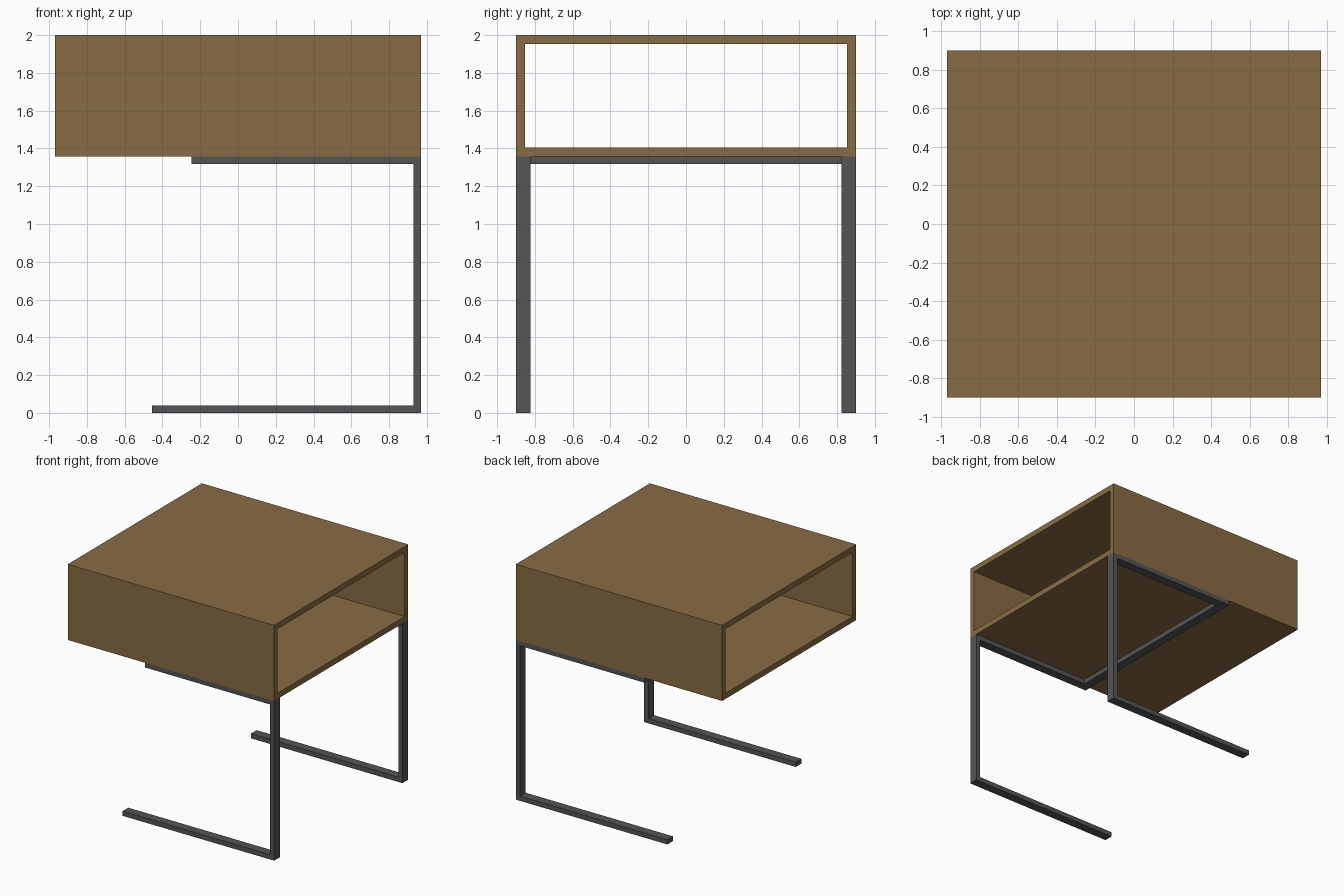
import bpy, bmesh
from mathutils import Vector

if "Cube" in bpy.data.objects:
    bpy.data.objects.remove(bpy.data.objects["Cube"])


def material(name, rgb):
    m = bpy.data.materials.new(name)
    m.diffuse_color = (*rgb, 1)
    m.use_nodes = True
    m.node_tree.nodes["Principled BSDF"].inputs["Base Color"].default_value = m.diffuse_color
    return m


wood = material("brown wood", (0.25, 0.15, 0.057))
metal = material("dark metal", (0.09, 0.09, 0.09))


def finish(name, bm, mat):
    bmesh.ops.recalc_face_normals(bm, faces=bm.faces[:])
    mesh = bpy.data.meshes.new(name)
    bm.to_mesh(mesh)
    bm.free()
    mesh.materials.append(mat)
    obj = bpy.data.objects.new(name, mesh)
    bpy.context.collection.objects.link(obj)
    return obj


def prism_y(name, points, y0, y1, mat):
    """Extrude an (x, z) outline from y0 to y1."""
    bm = bmesh.new()
    face = bm.faces.new([bm.verts.new((x, y0, z)) for x, z in points])
    ext = bmesh.ops.extrude_face_region(bm, geom=[face])
    moved = [v for v in ext["geom"] if isinstance(v, bmesh.types.BMVert)]
    bmesh.ops.translate(bm, verts=moved, vec=Vector((0, y1 - y0, 0)))
    return finish(name, bm, mat)


X, Y = 0.97, 0.90
BASE, TOP, WALL = 1.357, 2.0, 0.048
BAR, WIDTH = 0.04, 0.076

# Wooden case: a rectangular tube open at both x ends
bm = bmesh.new()
rings = []
for x in (-X, X):
    for inset in (0, WALL):
        y, lo, hi = Y - inset, BASE + inset, TOP - inset
        rings.append([bm.verts.new((x, a, b))
                      for a, b in ((-y, lo), (y, lo), (y, hi), (-y, hi))])
left_out, left_in, right_out, right_in = rings
for a, b in ((left_out, right_out), (right_out, right_in),
             (right_in, left_in), (left_in, left_out)):
    for i in range(4):
        j = (i + 1) % 4
        bm.faces.new((a[i], a[j], b[j], b[i]))
finish("open_case", bm, wood)

# C-shaped side frames: foot, upright and support arm in one bar
FOOT, ARM = -0.455, -0.245
outline = [(FOOT, 0), (X, 0), (X, BASE), (ARM, BASE), (ARM, BASE - BAR),
           (X - BAR, BASE - BAR), (X - BAR, BAR), (FOOT, BAR)]
prism_y("front_frame", outline, -Y, -Y + WIDTH, metal)
prism_y("back_frame", outline, Y - WIDTH, Y, metal)

# Cross bar joining the two support arms under the case
prism_y("cross_bar", [(ARM, BASE - BAR), (ARM + WIDTH, BASE - BAR),
                      (ARM + WIDTH, BASE), (ARM, BASE)],
        -Y + WIDTH, Y - WIDTH, metal)
